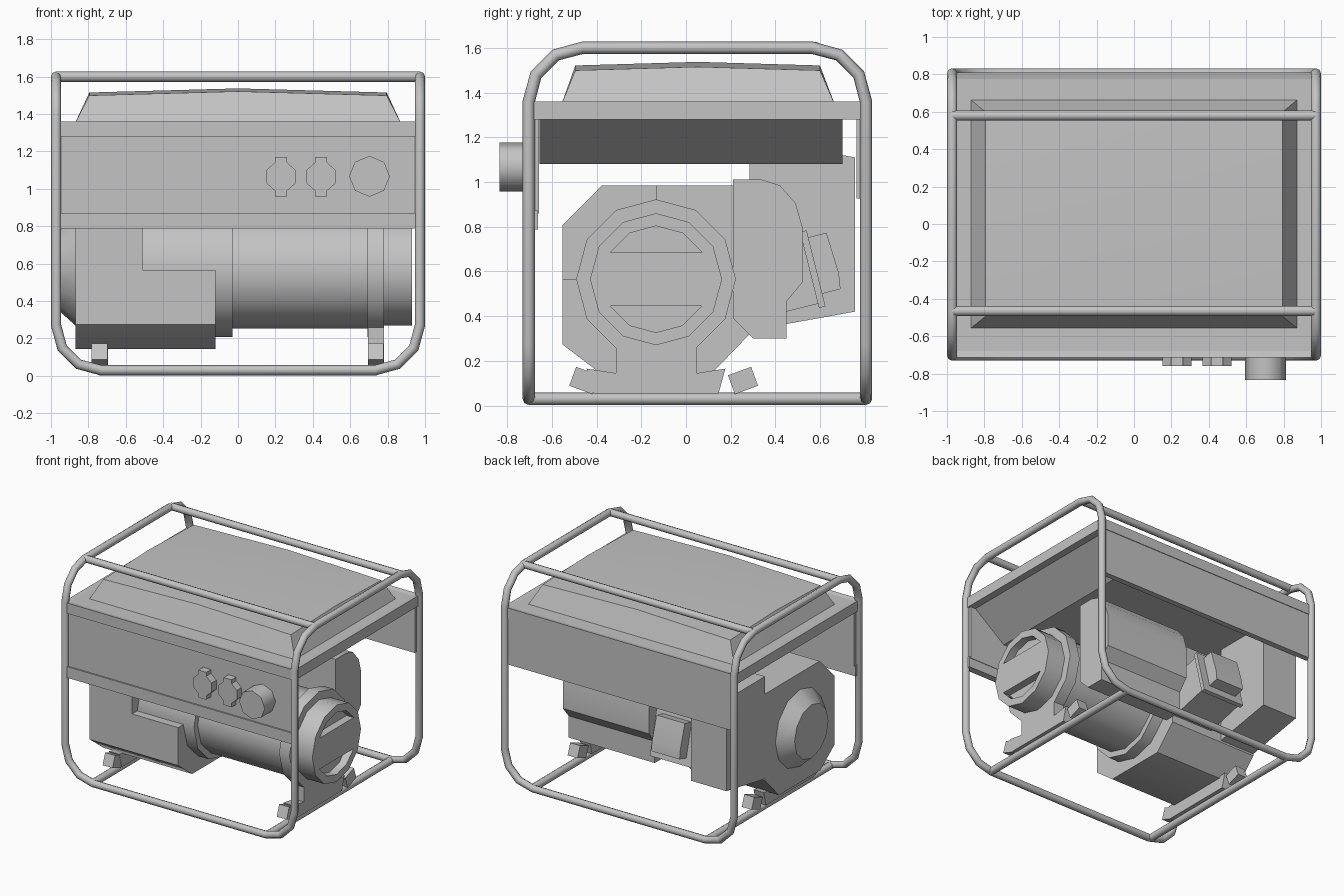
import bpy, bmesh, math
from mathutils import Matrix

if "Cube" in bpy.data.objects:
    bpy.data.objects.remove(bpy.data.objects["Cube"])

GREY = bpy.data.materials.new("grey_metal")
GREY.diffuse_color = (0.55, 0.55, 0.55, 1)
GREY.use_nodes = True
GREY.node_tree.nodes["Principled BSDF"].inputs["Base Color"].default_value = GREY.diffuse_color


def finish(name, bm, angle=40):
    bmesh.ops.recalc_face_normals(bm, faces=bm.faces)
    me = bpy.data.meshes.new(name)
    bm.to_mesh(me)
    bm.free()
    ob = bpy.data.objects.new(name, me)
    bpy.context.collection.objects.link(ob)
    me.materials.append(GREY)
    bpy.ops.object.select_all(action='DESELECT')
    bpy.context.view_layer.objects.active = ob
    ob.select_set(True)
    bpy.ops.object.shade_smooth_by_angle(angle=math.radians(angle))
    return ob


def loft(name, rings, angle=40):
    """Skin rings of equal point count and cap both ends."""
    bm = bmesh.new()
    vs = [[bm.verts.new(p) for p in r] for r in rings]
    n = len(vs[0])
    for a, b in zip(vs, vs[1:]):
        for i in range(n):
            j = (i + 1) % n
            bm.faces.new((a[i], a[j], b[j], b[i]))
    bm.faces.new(vs[0][::-1])
    bm.faces.new(vs[-1])
    return finish(name, bm, angle)


def along_x(name, pts, x0, x1, angle=40):      # profile is (y, z)
    return loft(name, [[(x, y, z) for y, z in pts] for x in (x0, x1)], angle)


def along_y(name, pts, y0, y1, angle=40):      # profile is (x, z)
    return loft(name, [[(x, y, z) for x, z in pts] for y in (y0, y1)], angle)


def box(name, x0, x1, y0, y1, z0, z1):
    return along_x(name, [(y0, z0), (y1, z0), (y1, z1), (y0, z1)], x0, x1)


def ngon(u, v, r, n, start=0.0):
    return [(u + r * math.cos(start + math.tau * i / n),
             v + r * math.sin(start + math.tau * i / n)) for i in range(n)]


def tilted_box(name, centre, size, deg):
    bm = bmesh.new()
    m = (Matrix.Translation(centre) @ Matrix.Rotation(math.radians(deg), 4, 'X')
         @ Matrix.Diagonal((*size, 1)))
    bmesh.ops.create_cube(bm, size=1, matrix=m)
    return finish(name, bm)


def tube(name, pts, closed=False, r=0.0275):
    cu = bpy.data.curves.new(name, 'CURVE')
    cu.dimensions = '3D'
    cu.bevel_depth, cu.bevel_resolution = r, 2
    cu.use_fill_caps = True
    sp = cu.splines.new('POLY')
    sp.points.add(len(pts) - 1)
    for p, co in zip(sp.points, pts):
        p.co = (*co, 1)
    sp.use_cyclic_u = closed
    tmp = bpy.data.objects.new(name + "_path", cu)
    bpy.context.collection.objects.link(tmp)
    dg = bpy.context.evaluated_depsgraph_get()
    me = bpy.data.meshes.new_from_object(tmp.evaluated_get(dg))
    bm = bmesh.new()
    bm.from_mesh(me)
    bpy.data.objects.remove(tmp)
    bpy.data.meshes.remove(me)
    return finish(name, bm, 50)


# --- Tube frame: one closed bent tube, plus cross bars ---
YF, YB, XS, ZB, ZT, R = -0.703, 0.805, 0.9725, 0.03, 1.6, 0.24
steps = [math.radians(a) for a in (0, 30, 60, 90)]


def bottom_bend(sx, y):
    """From the bottom bar up to the post."""
    return [(sx * (XS - R + R * math.sin(a)), y, ZB + R - R * math.cos(a)) for a in steps]


def top_bend(x, y, inward):
    """From the post over to the top rail."""
    return [(x, y + inward * (R - R * math.cos(a)), ZT - R + R * math.sin(a)) for a in steps]


def half(sx):
    return (bottom_bend(sx, YF) + top_bend(sx * XS, YF, 1)
            + top_bend(sx * XS, YB, -1)[::-1] + bottom_bend(sx, YB)[::-1])


tube("frame_loop", half(1) + half(-1)[::-1], closed=True)
for i, y in enumerate((-0.465, 0.58)):
    tube(f"frame_top_bar_{i}", [(-XS, y, ZT), (XS, y, ZT)])
for i, x in enumerate((-0.74, 0.74)):
    tube(f"frame_base_bar_{i}", [(x, YF, ZB), (x, YB, ZB)])

# --- Fuel tank: rim tray reaching the posts, crowned top, hopper bottom ---
bm = bmesh.new()
bmesh.ops.create_cube(bm, size=1, matrix=Matrix.Translation((0, 0.048, 1.32))
                      @ Matrix.Diagonal((1.96, 1.526, 0.08, 1)))
top = [f for f in bm.faces if f.normal.z > 0.9]
bmesh.ops.inset_region(bm, faces=top, thickness=0.05)
bmesh.ops.translate(bm, verts=top[0].verts[:], vec=(0, 0, -0.008))
finish("tank_rim", bm, 5)

bm = bmesh.new()
grid = [[bm.verts.new((sx * 0.795, 0.052 + sy * 0.547,
                       1.537 - 0.022 * abs(sx) - 0.016 * abs(sy)))
         for sy in (-1, 0, 1)] for sx in (-1, 0, 1)]
for i in range(2):
    for j in range(2):
        bm.faces.new((grid[i][j], grid[i + 1][j], grid[i + 1][j + 1], grid[i][j + 1]))
order = [(0, 0), (1, 0), (2, 0), (2, 1), (2, 2), (1, 2), (0, 2), (0, 1)]
low = [bm.verts.new(((i - 1) * 0.872, 0.054 + (j - 1) * 0.61, 1.35)) for i, j in order]
for k in range(8):
    a, b = order[k], order[(k + 1) % 8]
    bm.faces.new((low[k], low[(k + 1) % 8], grid[b[0]][b[1]], grid[a[0]][a[1]]))
bm.faces.new(low[::-1])
finish("tank_top", bm, 20)
along_y("tank_hopper", [(-0.93, 1.285), (0.93, 1.285), (0.66, 1.08), (-0.66, 1.08)],
        -0.656, 0.70, 5)

# --- Front control panel with bottom lip, and back panel ---
box("front_panel", -0.965, 0.965, -0.703, -0.657, 0.86, 1.30)
box("front_panel_lip", -0.975, 0.975, -0.714, -0.661, 0.787, 0.872)
box("back_panel", -0.965, 0.965, 0.762, 0.806, 0.925, 1.30)

# --- Outlets and round knob on the panel ---
for i, x in enumerate((0.23, 0.444)):
    half_pts = [(0.033, 0.105), (0.033, 0.075), (0.078, 0.035), (0.078, -0.035),
                (0.033, -0.075), (0.033, -0.105)]
    pts = half_pts + [(-u, v) for u, v in reversed(half_pts)]
    along_y(f"outlet_{i}", [(x + u, 1.065 + v) for u, v in pts], -0.76, -0.695)
along_y("panel_knob", ngon(0.703, 1.067, 0.109, 8), -0.835, -0.695, 50)

# --- Alternator on the engine axis ---
AY, AZ = -0.134, 0.565
along_x("alternator_body", ngon(AY, AZ, 0.312, 12), -0.03, 0.70)
along_x("alternator_bracket", ngon(AY, AZ, 0.357, 12), 0.692, 0.78)
cover = along_x("alternator_end_cover", ngon(AY, AZ, 0.295, 12), 0.775, 0.93)
for s in (1, -1):
    slot = [(AY + 0.238 * math.cos(math.radians(a)), AZ + s * 0.238 * math.sin(math.radians(a)))
            for a in (30, 60, 90, 120, 150)]
    cutter = along_x("slot_cutter", slot, 0.87, 1.0)
    mod = cover.modifiers.new("slot", 'BOOLEAN')
    mod.object, mod.solver = cutter, 'EXACT'
    bpy.context.view_layer.objects.active = cover
    bpy.ops.object.modifier_apply(modifier=mod.name)
    bpy.data.objects.remove(cutter)

# --- Mount bases with tilted rubber feet at both ends ---
base_half = [(0.28, 0.055), (0.31, 0.165), (0.18, 0.145), (0.18, 0.30)]
base = [(AY + u, z) for u, z in base_half] + [(AY - u, z) for u, z in reversed(base_half)]
for tag, x in (("left", -0.74), ("right", 0.736)):
    along_x(f"mount_base_{tag}", base, x - 0.042, x + 0.044)
    for end, s in (("front", -1), ("back", 1)):
        tilted_box(f"foot_{tag}_{end}", (x, -0.10 + s * 0.355, 0.112), (0.084, 0.11, 0.09), s * 20)

# --- Engine: fan housing, notched crankcase, shaft housing, starter cone ---
lower = [(-0.553, 0.274), (-0.384, 0.145), (0.116, 0.145), (0.285, 0.32), (0.285, 0.985)]
along_x("fan_housing", lower + [(-0.375, 0.985), (-0.553, 0.806)], -0.87, -0.51)
along_x("crankcase", lower + [(AY, 0.985), (AY, AZ), (-0.553, AZ)], -0.51, -0.12)
along_x("shaft_housing", ngon(AY, AZ, 0.357, 12), -0.52, -0.03)
loft("starter_cone", [[(x, y, z) for y, z in ngon(AY, AZ, r, 12)]
                      for x, r in ((-0.87, 0.295), (-0.97, 0.205))])

# --- Slanted cylinder with head plate and valve cover ---
tilted_box("engine_cylinder", (-0.31, 0.37, 0.56), (0.34, 0.42, 0.31), 14)
tilted_box("head_plate", (-0.31, 0.567, 0.61), (0.36, 0.03, 0.35), 14)
cov = [(-0.05, -0.13), (0.045, -0.13), (0.055, -0.06), (0.045, 0.13), (-0.05, 0.13)]
c, s = math.cos(math.radians(14)), math.sin(math.radians(14))
along_x("valve_cover", [(0.616 + u * c - v * s, 0.636 + u * s + v * c) for u, v in cov], -0.43, -0.19)

# --- Muffler behind the alternator, air filter box at the left rear ---
along_x("muffler", [(0.21, 0.39), (0.30, 0.30), (0.45, 0.30), (0.45, 0.466), (0.52, 0.55),
                    (0.52, 0.80), (0.49, 0.905), (0.42, 0.985), (0.34, 1.01), (0.21, 1.01)],
        -0.05, 0.68, 30)
along_x("air_filter_box", [(0.285, 0.335), (0.755, 0.42), (0.755, 1.11), (0.70, 1.12), (0.285, 1.12)],
        -0.87, -0.57)
